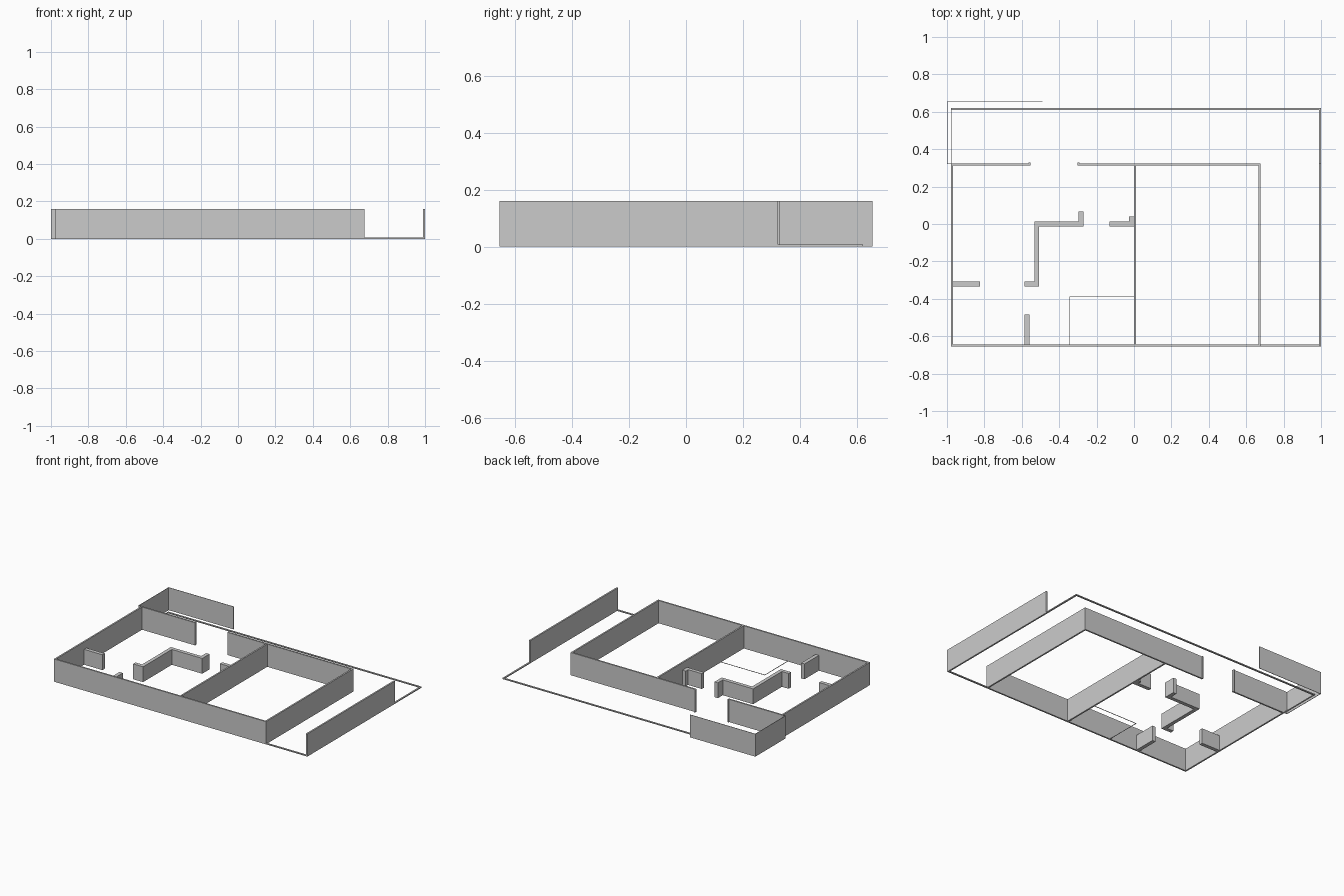
import bpy
import bmesh
from mathutils import Vector

cube = bpy.data.objects.get("Cube")
if cube:
    bpy.data.objects.remove(cube, do_unlink=True)

grey = bpy.data.materials.new("plaster_grey")
grey.use_nodes = True
colour = (0.6, 0.6, 0.6, 1)
grey.diffuse_color = colour
grey.node_tree.nodes["Principled BSDF"].inputs["Base Color"].default_value = colour


def wall(name, path, thick, height):
    """Raise a wall of even thickness along a centre line, with mitred corners."""
    pts = [Vector(p) for p in path]
    dirs = [(b - a).normalized() for a, b in zip(pts, pts[1:])]
    left, right = [], []
    for i, p in enumerate(pts):
        d0, d1 = dirs[max(i - 1, 0)], dirs[min(i, len(dirs) - 1)]
        n0, n1 = Vector((-d0.y, d0.x)), Vector((-d1.y, d1.x))
        off = (n0 + n1) / (1 + n0.dot(n1)) * thick / 2
        left.append(p + off)
        right.append(p - off)
    bm = bmesh.new()
    base = bm.faces.new([bm.verts.new((*p, 0)) for p in right + left[::-1]])
    top = bmesh.ops.extrude_face_region(bm, geom=[base])["geom"]
    moved = [v for v in top if isinstance(v, bmesh.types.BMVert)]
    bmesh.ops.translate(bm, verts=moved, vec=(0, 0, height))
    bmesh.ops.recalc_face_normals(bm, faces=bm.faces)
    mesh = bpy.data.meshes.new(name)
    bm.to_mesh(mesh)
    bm.free()
    mesh.materials.append(grey)
    obj = bpy.data.objects.new(name, mesh)
    bpy.context.collection.objects.link(obj)


TALL, LOW, CURB = 0.16, 0.108, 0.007
T, INNER, THIN = 0.011, 0.026, 0.003
LEFT, RIGHT, FRONT, BACK, MID = -0.973, 0.67, -0.649, 0.317, 0.005

# Main house shell, broken by the rear doorway
wall("outer_wall", [(-0.553, BACK), (LEFT, BACK), (LEFT, FRONT),
                    (RIGHT, FRONT), (RIGHT, BACK), (-0.302, BACK)], T, TALL)
wall("dividing_wall", [(MID, FRONT + T / 2), (MID, BACK - T / 2)], T, TALL)
for name, x in (("door_jamb_right", -0.558), ("door_jamb_left", -0.297)):
    wall(name, [(x, BACK + T / 2), (x, 0.329)], 0.01, TALL)

# Yard fences
wall("side_fence", [(0.994, FRONT - T / 2), (0.994, 0.323)], T, TALL)
wall("rear_fence", [(LEFT - T / 2, 0.321), (-0.9985, 0.321),
                    (-0.9985, 0.6535), (-0.49, 0.6535)], THIN, TALL)

# Low kerb around the plot
wall("plot_kerb", [(RIGHT + T / 2, FRONT), (0.994, FRONT),
                   (0.994, 0.615), (LEFT - T / 2, 0.615)], T, CURB)
wall("side_kerb", [(-0.977, 0.609), (-0.977, BACK + T / 2)], THIN, CURB)

# Lower interior partitions
wall("entry_partition", [(-0.967, -0.321), (-0.824, -0.321)], INNER, LOW)
wall("core_partition", [(-0.585, -0.321), (-0.52, -0.321), (-0.52, 0),
                        (-0.283, 0), (-0.283, 0.067)], INNER, LOW)
wall("hall_partition", [(-0.132, 0), (-0.013, 0), (-0.013, 0.04)], INNER, LOW)
wall("front_partition", [(-0.573, FRONT + T / 2), (-0.573, -0.484)], INNER, LOW)

# Thin floor edging of the small front room
wall("floor_edging", [(-0.343, FRONT + T / 2), (-0.343, -0.389),
                      (MID - T / 2, -0.389)], THIN, 0.003)
